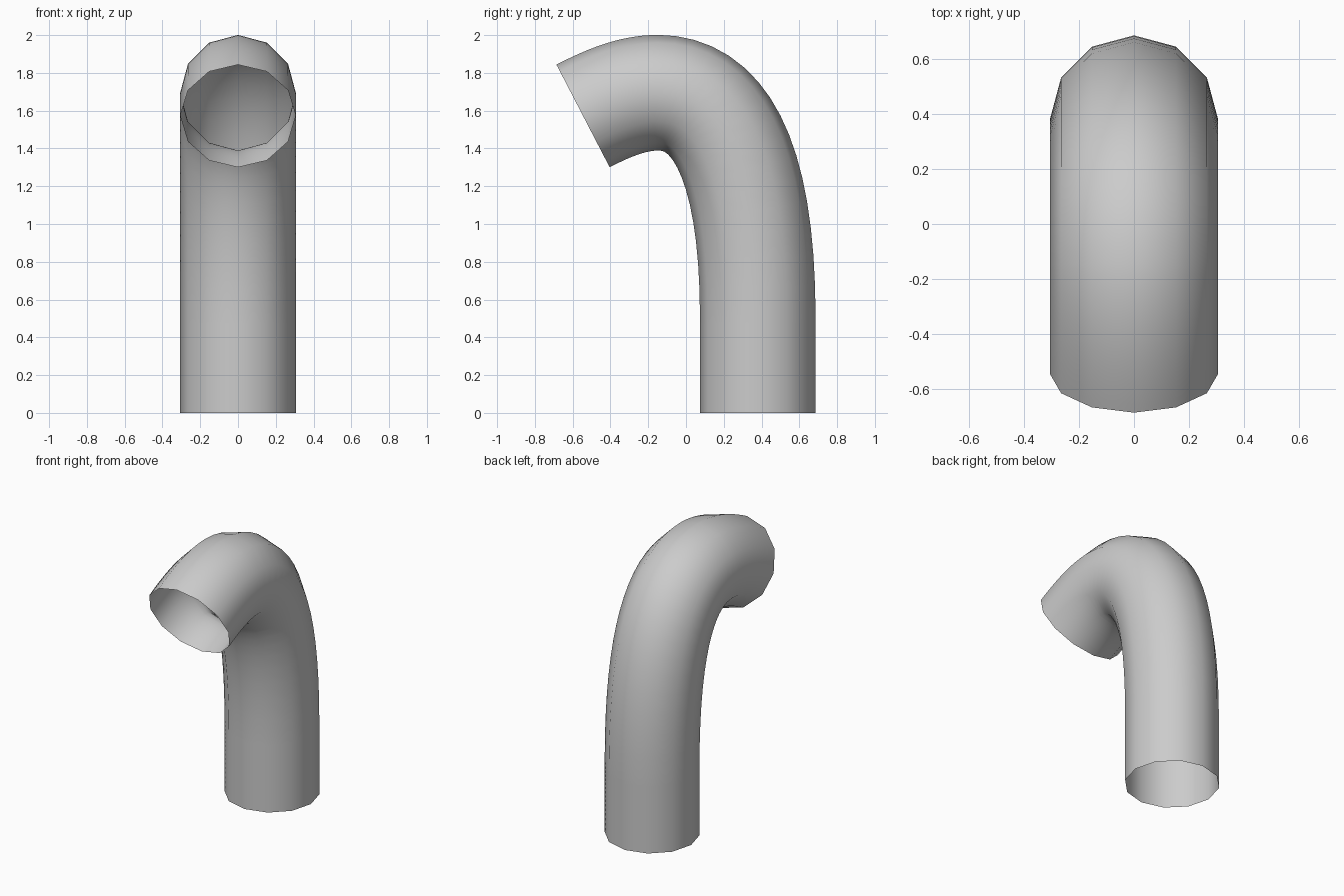
import bpy

if "Cube" in bpy.data.objects:
    bpy.data.objects.remove(bpy.data.objects["Cube"])

# Centre line of the pipe: (point, left handle, right handle) as (y, z)
path = [
    ((0.38, 0.0), (0.38, -0.2), (0.38, 0.2)),
    ((0.38, 0.5), (0.38, 0.35), (0.38, 1.4)),
    ((-0.15, 1.695), (0.15, 1.695), (-0.28, 1.695)),
    ((-0.545, 1.572), (-0.412, 1.641), (-0.7, 1.492)),
]

# Bent pipe: open, 12-sided round section swept along the path
curve = bpy.data.curves.new("bent_pipe", "CURVE")
curve.dimensions = "3D"
curve.resolution_u = 16
curve.bevel_depth = 0.306
curve.bevel_resolution = 4
curve.use_fill_caps = False
spline = curve.splines.new("BEZIER")
spline.bezier_points.add(len(path) - 1)
for bp, (co, left, right) in zip(spline.bezier_points, path):
    bp.handle_left_type = bp.handle_right_type = "FREE"
    bp.co = (0, *co)
    bp.handle_left = (0, *left)
    bp.handle_right = (0, *right)

pipe = bpy.data.objects.new("bent_pipe", curve)
bpy.context.collection.objects.link(pipe)

# Turn into a smooth mesh
bpy.context.view_layer.objects.active = pipe
pipe.select_set(True)
bpy.ops.object.convert(target="MESH")
bpy.ops.object.shade_smooth()
